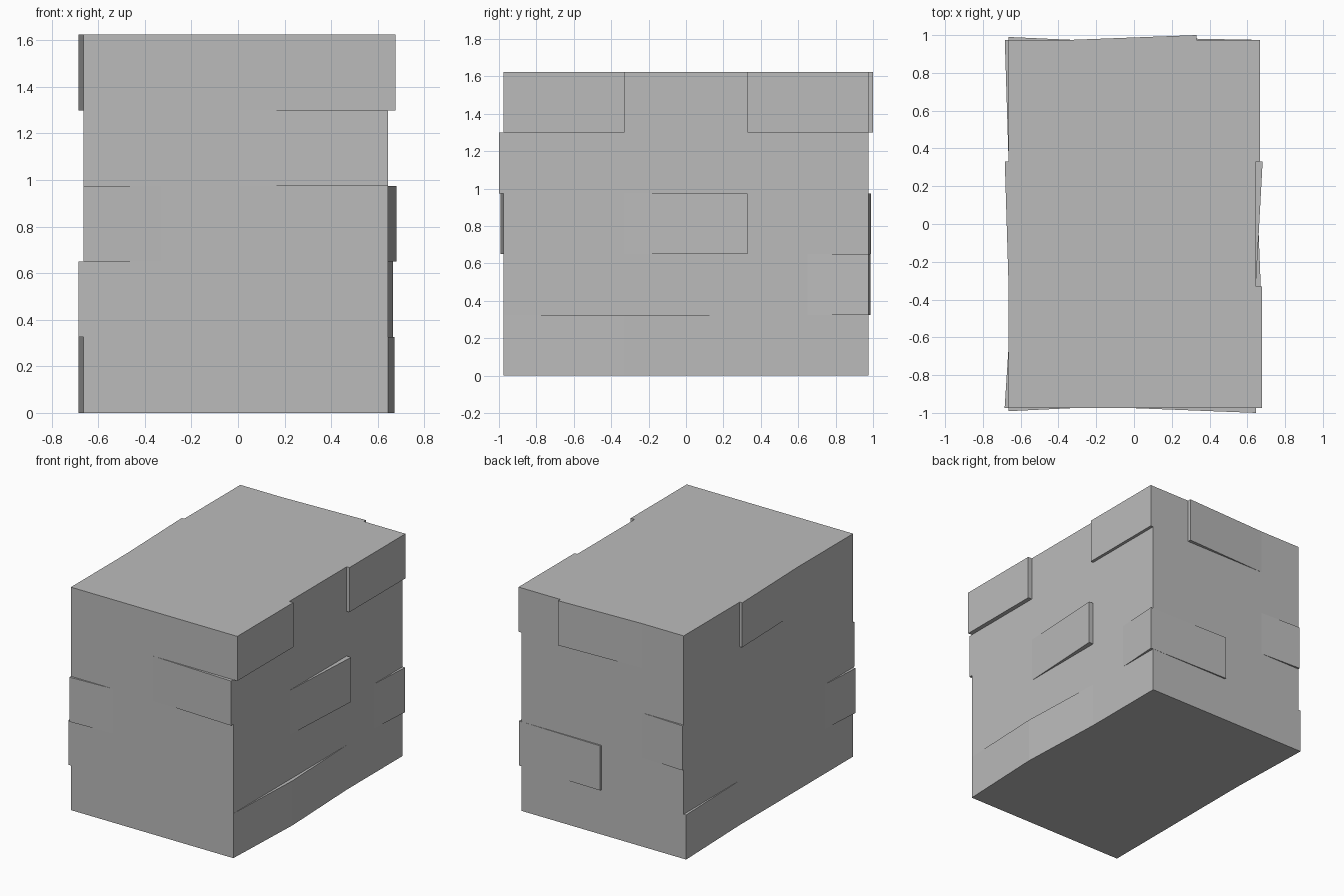
import bpy, bmesh

cube = bpy.data.objects.get("Cube")
if cube:
    bpy.data.objects.remove(cube, do_unlink=True)

stone = bpy.data.materials.new("plain_grey")
stone.use_nodes = True
stone.diffuse_color = (0.5, 0.5, 0.5, 1)
stone.node_tree.nodes["Principled BSDF"].inputs["Base Color"].default_value = (0.5, 0.5, 0.5, 1)

# Block extents and course height
LEFT, RIGHT, DEPTH, TOP = -0.664, 0.645, 0.975, 1.624
COURSE = TOP / 5
THIRD = 0.33


def prism(name, outline, bottom, top):
    """Extrude a plan outline between two heights."""
    bm = bmesh.new()
    face = bm.faces.new([bm.verts.new((x, y, bottom)) for x, y in outline])
    grown = bmesh.ops.extrude_face_region(bm, geom=[face])["geom"]
    for v in grown:
        if isinstance(v, bmesh.types.BMVert):
            v.co.z = top
    bmesh.ops.recalc_face_normals(bm, faces=bm.faces)
    mesh = bpy.data.meshes.new(name)
    bm.to_mesh(mesh)
    bm.free()
    mesh.materials.append(stone)
    obj = bpy.data.objects.new(name, mesh)
    bpy.context.collection.objects.link(obj)
    return obj


# Maps (distance along the wall, distance out of it) to plan coordinates
WALLS = {
    "front": lambda a, out: (a, -DEPTH - out),
    "back": lambda a, out: (a, DEPTH + out),
    "plus_x": lambda a, out: (RIGHT + out, a),
    "minus_x": lambda a, out: (LEFT - out, a),
}


def brick(wall, course, start, end, out_start, out_end):
    """Brick standing proud of a wall, tilted when its two ends differ."""
    points = [(start, 0), (end, 0)]
    if out_end:
        points.append((end, out_end))
    if out_start:
        points.append((start, out_start))
    prism(f"{wall}_brick_course_{course}", [WALLS[wall](*p) for p in points],
          (course - 1) * COURSE, course * COURSE)


# Solid core
prism("wall_block", [(LEFT, -DEPTH), (RIGHT, -DEPTH), (RIGHT, DEPTH), (LEFT, DEPTH)], 0, TOP)

# Front bricks
brick("front", 3, LEFT, -THIRD, 0.016, 0)
brick("front", 4, 0, RIGHT, 0, 0.025)

# Back bricks
brick("back", 2, 0, RIGHT, 0.012, 0)
brick("back", 3, LEFT, -THIRD, 0.015, 0)
brick("back", 5, -THIRD, THIRD, 0, 0.025)

# Bricks on the +x wall
brick("plus_x", 1, -DEPTH, -THIRD, 0, 0.026)
brick("plus_x", 1, -THIRD, THIRD, 0.026, 0)
brick("plus_x", 2, 0.65, DEPTH, 0, 0.02)
brick("plus_x", 3, -THIRD, THIRD, 0, 0.036)
brick("plus_x", 5, -DEPTH, -THIRD, 0.032, 0.032)
brick("plus_x", 5, THIRD, DEPTH, 0.022, 0.022)

# Bricks on the -x wall
brick("minus_x", 1, THIRD, DEPTH, 0, 0.02)
brick("minus_x", 2, -DEPTH, -0.65, 0.021, 0)
brick("minus_x", 5, -THIRD, THIRD, 0, 0.02)
